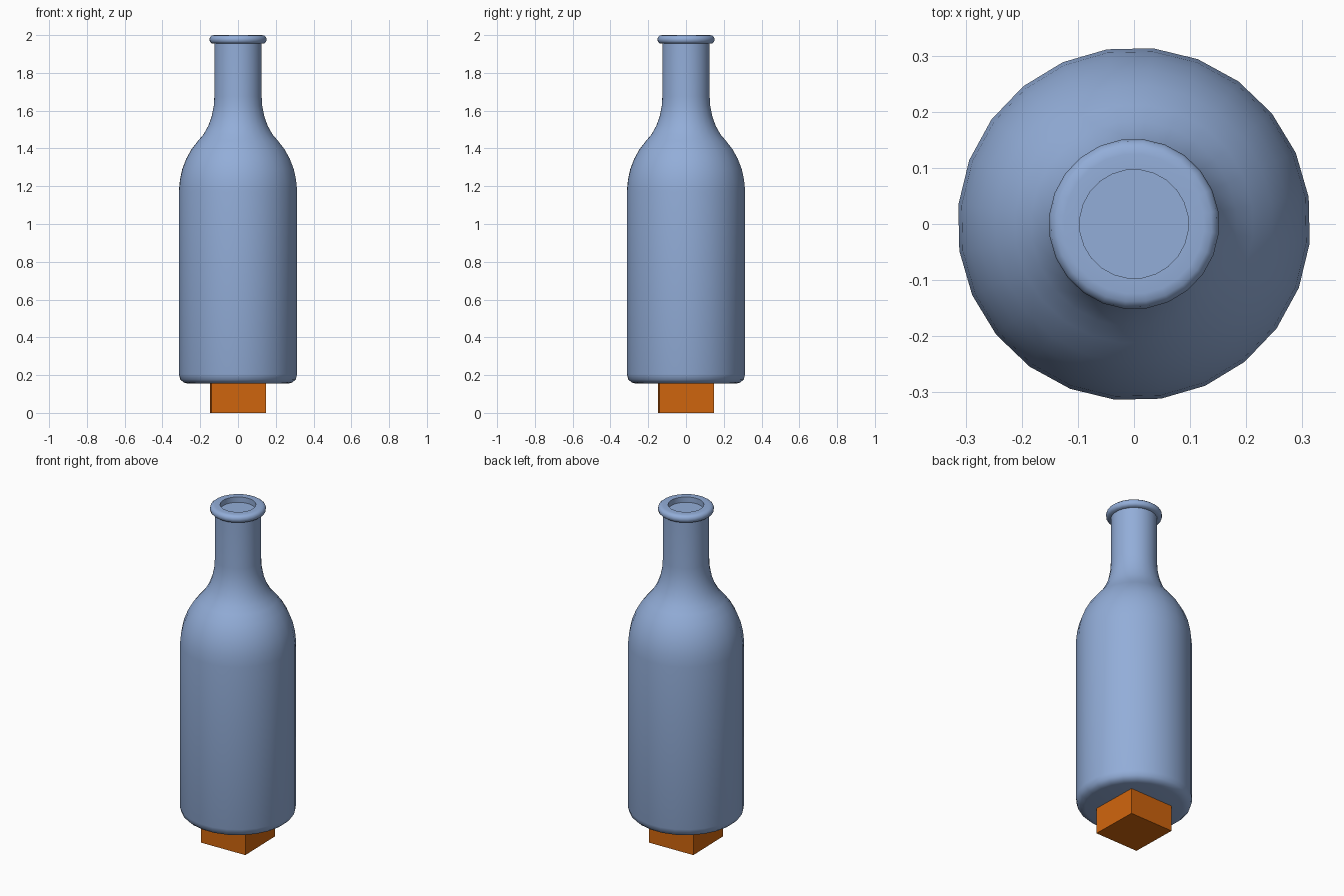
import bpy, bmesh, math

if "Cube" in bpy.data.objects:
    bpy.data.objects.remove(bpy.data.objects["Cube"])

TURN = math.radians(1.3)   # whole model is turned very slightly
SIDES = 24

def material(name, rgb):
    m = bpy.data.materials.new(name)
    m.diffuse_color = (*rgb, 1)
    m.use_nodes = True
    m.node_tree.nodes["Principled BSDF"].inputs["Base Color"].default_value = m.diffuse_color
    return m

blue = material("bottle blue", (0.29, 0.42, 0.69))
orange = material("base orange", (0.63, 0.13, 0.004))

def finish(bm, name, mat):
    bmesh.ops.recalc_face_normals(bm, faces=bm.faces)
    me = bpy.data.meshes.new(name)
    bm.to_mesh(me)
    bm.free()
    ob = bpy.data.objects.new(name, me)
    bpy.context.collection.objects.link(ob)
    me.materials.append(mat)
    return ob

def lathe(name, profile, mat, phase):
    bm = bmesh.new()
    rings = [[bm.verts.new((r * math.cos(phase + math.tau * i / SIDES),
                            r * math.sin(phase + math.tau * i / SIDES), z))
              for i in range(SIDES)] for r, z in profile]
    for a, b in zip(rings, rings[1:]):
        for i in range(SIDES):
            j = (i + 1) % SIDES
            bm.faces.new((a[i], a[j], b[j], b[i]))
    bm.faces.new(rings[0][::-1])
    bm.faces.new(rings[-1])
    ob = finish(bm, name, mat)
    bpy.ops.object.select_all(action='DESELECT')
    ob.select_set(True)
    bpy.context.view_layer.objects.active = ob
    bpy.ops.object.shade_smooth_by_angle(angle=math.radians(50))
    return ob

# Bottle: body, shoulder, neck, rolled lip and shallow mouth recess
profile = [
    (0.265, 0.155), (0.29, 0.161), (0.308, 0.178), (0.315, 0.205),
    (0.315, 1.175), (0.309, 1.235), (0.297, 1.29), (0.276, 1.345),
    (0.248, 1.395), (0.213, 1.44), (0.184, 1.474), (0.158, 1.52),
    (0.140, 1.57), (0.129, 1.625), (0.126, 1.675), (0.126, 1.955),
    (0.141, 1.957), (0.150, 1.966), (0.152, 1.978), (0.149, 1.99),
    (0.139, 1.998), (0.125, 2.0), (0.097, 2.0), (0.097, 1.968),
]
lathe("bottle", profile, blue, TURN + math.radians(7.5))

# Square block under the bottle
bm = bmesh.new()
bmesh.ops.create_cube(bm, size=1)
block = finish(bm, "base_block", orange)
block.scale = (0.288, 0.288, 0.17)
block.location.z = 0.085
block.rotation_euler.z = TURN
